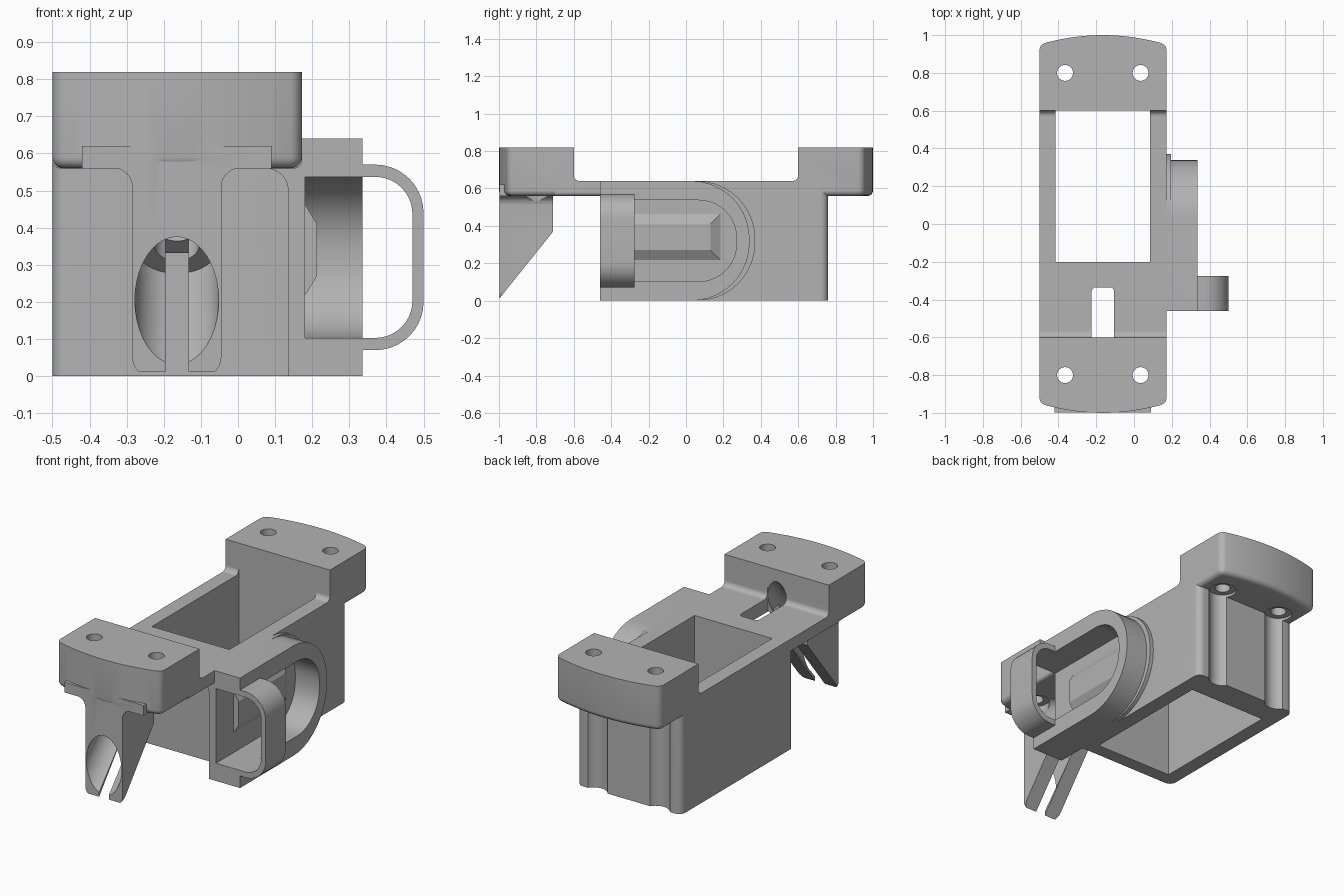
import bpy, bmesh, math
from mathutils import Vector

if "Cube" in bpy.data.objects:
    bpy.data.objects.remove(bpy.data.objects["Cube"])

grey = bpy.data.materials.new("plain grey")
grey.use_nodes = True
grey.diffuse_color = (0.45, 0.45, 0.45, 1)
grey.node_tree.nodes["Principled BSDF"].inputs["Base Color"].default_value = grey.diffuse_color

MID, LEFT, RIGHT = -0.165, -0.5, 0.172   # centre line and sides of the body


def rounded(points, steps=10):
    """Turn (a, b, radius) corners into an outline with arcs."""
    out = []
    for i, p in enumerate(points):
        here = Vector(p[:2])
        if len(p) < 3:
            out.append(here)
            continue
        u = (Vector(points[i - 1][:2]) - here).normalized()
        v = (Vector(points[(i + 1) % len(points)][:2]) - here).normalized()
        half = u.angle(v) / 2
        r = p[2]
        centre = here + (u + v).normalized() * r / math.sin(half)
        a = here + u * r / math.tan(half) - centre
        b = here + v * r / math.tan(half) - centre
        sweep = a.angle(b)
        for k in range(steps + 1):
            t = k / steps
            out.append(centre + (a * math.sin((1 - t) * sweep) + b * math.sin(t * sweep)) / math.sin(sweep))
    return out


def finish(name, bm):
    bmesh.ops.recalc_face_normals(bm, faces=bm.faces)
    mesh = bpy.data.meshes.new(name)
    bm.to_mesh(mesh)
    bm.free()
    mesh.materials.append(grey)
    ob = bpy.data.objects.new(name, mesh)
    bpy.context.collection.objects.link(ob)
    return ob


def prism(name, axis, lo, hi, points, edge_rule=None, width=0.03):
    """Extrude an outline along an axis, optionally rounding chosen edges."""
    place = {"x": lambda p, h: (h, p[0], p[1]),
             "y": lambda p, h: (p[0], h, p[1]),
             "z": lambda p, h: (p[0], p[1], h)}[axis]
    bm = bmesh.new()
    outline = rounded(points)
    base = bm.faces.new([bm.verts.new(place(p, lo)) for p in outline])
    ext = bmesh.ops.extrude_face_region(bm, geom=[base], use_keep_orig=True)
    shift = Vector(place((0, 0), hi - lo))
    bmesh.ops.translate(bm, vec=shift, verts=[g for g in ext["geom"] if isinstance(g, bmesh.types.BMVert)])
    if edge_rule:
        bmesh.ops.recalc_face_normals(bm, faces=bm.faces)
        bmesh.ops.bevel(bm, geom=[e for e in bm.edges if edge_rule(e)], offset=width,
                        segments=5, profile=0.5, affect='EDGES')
    return finish(name, bm)


def box(name, x, y, z):
    return prism(name, "z", *z, [(x[0], y[0]), (x[1], y[0]), (x[1], y[1]), (x[0], y[1])])


def rod(name, start, end, radius):
    start, end = Vector(start), Vector(end)
    bm = bmesh.new()
    bmesh.ops.create_cone(bm, cap_ends=True, segments=40, radius1=radius, radius2=radius,
                          depth=(end - start).length)
    bm.transform((end - start).to_track_quat('Z', 'Y').to_matrix().to_4x4())
    bmesh.ops.translate(bm, vec=(start + end) / 2, verts=bm.verts)
    return finish(name, bm)


def combine(target, other, operation):
    mod = target.modifiers.new("combine", 'BOOLEAN')
    mod.operation, mod.solver, mod.object = operation, 'EXACT', other
    bpy.context.view_layer.objects.active = target
    bpy.ops.object.modifier_apply(modifier=mod.name)
    bpy.data.objects.remove(other)


def smooth(ob):
    bpy.ops.object.select_all(action='DESELECT')
    ob.select_set(True)
    bpy.context.view_layer.objects.active = ob
    bpy.ops.object.shade_smooth_by_angle(angle=math.radians(25))


# Main box with rounded upright corners
bracket = prism("bracket", "z", 0, 0.64, [(LEFT, -0.28, 0.04), (RIGHT, -0.28), (RIGHT, 0.76, 0.04), (LEFT, 0.76, 0.04)])
parts = []

# Neck plate towards the front, with the upright side web
parts.append(prism("neck", "y", -0.46, -0.22, [(LEFT, 0.64), (RIGHT, 0.64), (RIGHT, 0), (0.135, 0),
                                               (0.135, 0.56, 0.06), (LEFT, 0.56, 0.02)]))
parts.append(prism("front_plate", "y", -0.7, -0.46, [(LEFT, 0.64), (RIGHT, 0.64), (RIGHT, 0.56, 0.02), (LEFT, 0.56, 0.02)]))

# Mounting tabs with bowed ends and rounded undersides, and their foot fillets
for s, label in ((-1, "front"), (1, "back")):
    half = (RIGHT - LEFT) / 2
    bow = [(MID + half * k / 8, s * (1 - 0.05 * (k / 8) ** 2)) for k in range(-7, 8)]
    outline = [(LEFT, s * 0.6), (LEFT, s * 0.95, 0.04)] + bow + [(RIGHT, s * 0.95, 0.04), (RIGHT, s * 0.6)]

    def under(e):
        return all(v.co.z < 0.57 for v in e.verts) and not all(abs(v.co.y) < 0.601 for v in e.verts)
    parts.append(prism(label + "_tab", "z", 0.56, 0.82, outline, under, 0.03))
    parts.append(prism(label + "_fillet", "x", LEFT, RIGHT, [(s * 0.62, 0.62), (s * 0.56, 0.62), (s * 0.56, 0.64),
                                                              (s * 0.6, 0.64, 0.03), (s * 0.6, 0.7), (s * 0.62, 0.7)]))

# Front leg, flaring into the tab
parts.append(prism("leg", "y", -0.997, -0.71, [(-0.42, 0.62), (-0.42, 0.56), (-0.285, 0.56, 0.05), (-0.285, 0, 0.05),
                                               (-0.045, 0, 0.05), (-0.045, 0.56, 0.05), (0.09, 0.56), (0.09, 0.62)]))

# Side housing with its wider root, and the strap loop
for name, x, end in (("housing", 0.335, 0.34), ("housing_root", 0.195, 0.37)):
    parts.append(prism(name, "x", 0.15, x, [(-0.46, 0), (end, 0, 0.31), (end, 0.64, 0.31), (-0.46, 0.64)]))
parts.append(prism("strap", "y", -0.46, -0.275, [(0.3, 0.57), (0.5, 0.57, 0.13), (0.5, 0.07, 0.13), (0.3, 0.07)]))

for part in parts:
    combine(bracket, part, 'UNION')

# Openings: main well, housing pocket, strap gap and neck slot
cuts = [
    box("well", (-0.415, 0.085), (-0.2, 0.6), (-0.1, 1)),
    prism("pocket", "x", 0.18, 0.36, [(-0.6, 0.103), (0.27, 0.103, 0.2), (0.27, 0.537, 0.2), (-0.6, 0.537)]),
    prism("strap_gap", "y", -0.6, -0.2, [(0.25, 0.537), (0.47, 0.537, 0.1), (0.47, 0.103, 0.1), (0.25, 0.103)]),
    prism("neck_slot", "z", 0.5, 0.7, [(MID - 0.06, -0.605), (MID + 0.06, -0.605),
                                       (MID + 0.06, -0.335, 0.025), (MID - 0.06, -0.335, 0.025)]),
    prism("leg_slope", "x", -0.6, 0.3, [(-1.2, -0.24), (-0.71, 0.37), (-0.6, 0.5), (-0.6, -0.24)]),
]

# Slanted bore through the leg, stepping down to a narrow tunnel, with a split below
axis = Vector((0, 0.657, 0.754))
down = Vector((0, 0.754, -0.657))
mouth = Vector((MID, -1, 0.2))
cuts.append(rod("bore", mouth - axis * 0.4, mouth + axis * 0.2, 0.113))
cuts.append(rod("tunnel", mouth, mouth + axis * 0.78, 0.06))
split = [mouth - axis * 0.4, mouth + axis * 0.27, mouth + axis * 0.27 + down * 0.25, mouth - axis * 0.4 + down * 0.25]
cuts.append(prism("split", "x", MID - 0.031, MID + 0.031, [(p.y, p.z) for p in split]))

# Screw holes with clearance below each one
for x in (MID - 0.2, MID + 0.2):
    for y in (-0.8, 0.8):
        cuts.append(rod("screw_hole", (x, y, 0.4), (x, y, 1), 0.042))
        cuts.append(rod("clearance", (x, y, -0.1), (x, y, 0.575), 0.075))

for cut in cuts:
    combine(bracket, cut, 'DIFFERENCE')
smooth(bracket)

# Bevelled ridge on the pocket floor
ridge = prism("pocket_ridge", "y", -0.3, 0.2, [(0.17, 0.2), (0.213, 0.27), (0.213, 0.41), (0.17, 0.48)])
for v in ridge.data.vertices:
    if v.co.x > 0.2 and v.co.y > 0:
        v.co.y -= 0.07
